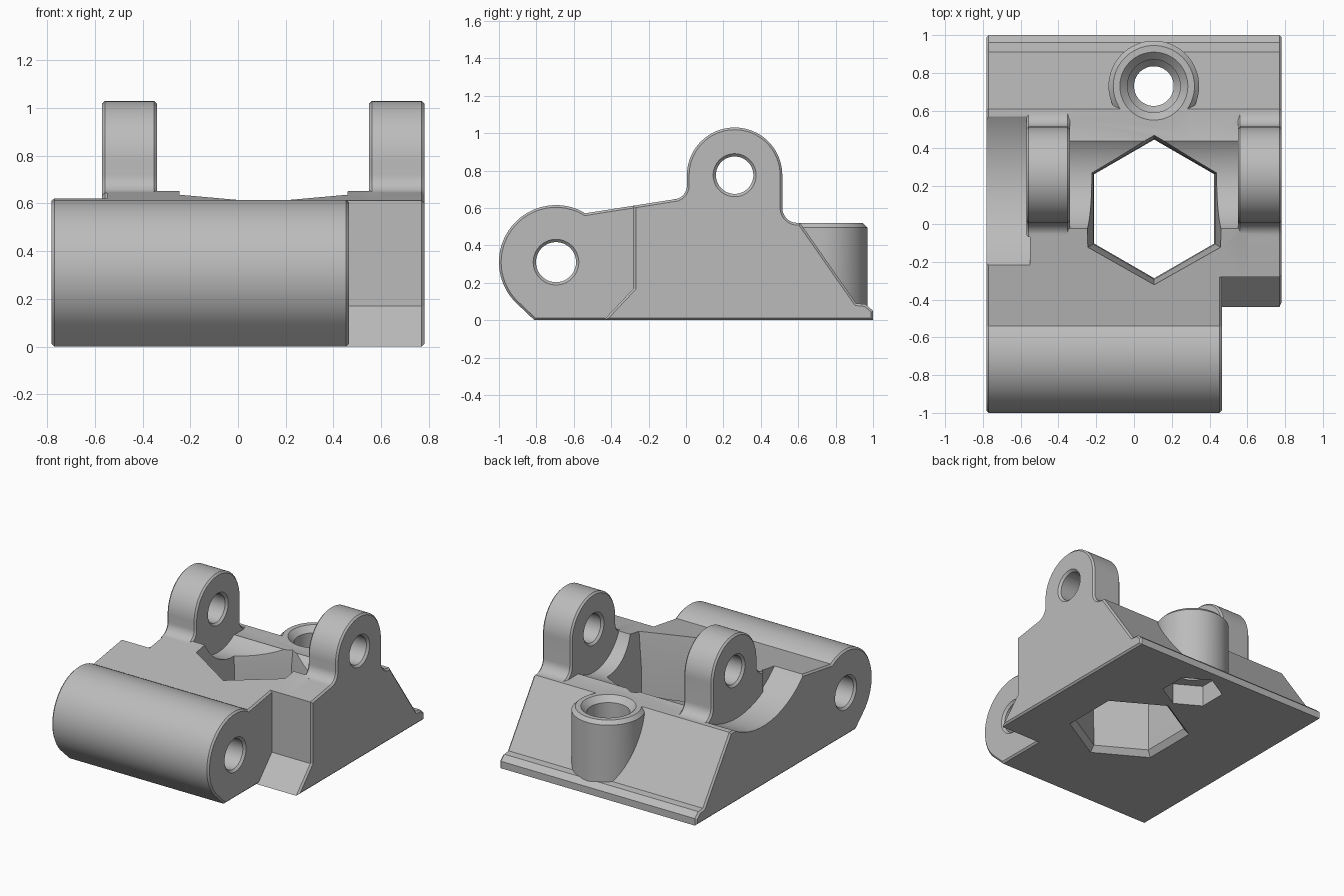
import bpy, bmesh
from math import cos, sin, pi, radians
from mathutils import Vector

cube = bpy.data.objects.get("Cube")
if cube:
    bpy.data.objects.remove(cube, do_unlink=True)

grey = bpy.data.materials.new("plain grey")
grey.use_nodes = True
grey.diffuse_color = (0.5, 0.5, 0.5, 1)
grey.node_tree.nodes["Principled BSDF"].inputs["Base Color"].default_value = (0.5, 0.5, 0.5, 1)


def finish(name, bm):
    bmesh.ops.recalc_face_normals(bm, faces=bm.faces)
    mesh = bpy.data.meshes.new(name)
    bm.to_mesh(mesh)
    bm.free()
    mesh.materials.append(grey)
    obj = bpy.data.objects.new(name, mesh)
    bpy.context.collection.objects.link(obj)
    return obj


def slab(name, profile, x0, x1, bevel=0.0):
    """Side profile (y, z) extruded along x, with chamfered ends."""
    bm = bmesh.new()
    caps = [bm.faces.new([bm.verts.new((x, y, z)) for y, z in profile]) for x in (x0, x1)]
    a, b = [list(f.verts) for f in caps]
    for i in range(len(a)):
        j = (i + 1) % len(a)
        bm.faces.new((a[i], a[j], b[j], b[i]))
    bmesh.ops.recalc_face_normals(bm, faces=bm.faces)
    if bevel:
        edges = list({e for f in caps for e in f.edges})
        bmesh.ops.bevel(bm, geom=edges, offset=bevel, segments=1, affect='EDGES')
    return finish(name, bm)


def stack(name, rings, centre, axis, sides=64):
    """Solid of stacked rings (position, radius) along the x or z axis."""
    bm = bmesh.new()
    loops = []
    for t, r in rings:
        loop = []
        for i in range(sides):
            a = 2 * pi * i / sides + pi / 2
            u, v = centre[0] + r * cos(a), centre[1] + r * sin(a)
            loop.append(bm.verts.new((t, u, v) if axis == 'x' else (u, v, t)))
        loops.append(loop)
    for a, b in zip(loops, loops[1:]):
        for i in range(sides):
            j = (i + 1) % sides
            bm.faces.new((a[i], a[j], b[j], b[i]))
    bm.faces.new(loops[0])
    bm.faces.new(loops[-1])
    return finish(name, bm)


def combine(target, tool, operation):
    mod = target.modifiers.new("combine", 'BOOLEAN')
    mod.operation, mod.solver, mod.object = operation, 'EXACT', tool
    bpy.context.view_layer.objects.active = target
    bpy.ops.object.modifier_apply(modifier=mod.name)
    bpy.data.objects.remove(tool, do_unlink=True)


def arc(cy, cz, r, start, end, n):
    angles = [radians(start + (end - start) * i / n) for i in range(n + 1)]
    return [(cy + r * cos(a), cz + r * sin(a)) for a in angles]


# Shared profile pieces
PIN = (0.26, 0.775)
BARREL = (-0.695, 0.31)
back = [(0.61, 0.52), (0.91, 0.09), (0.96, 0.085), (1, 0.05), (1, 0)]
lug_top = (arc(-0.07, 0.72, 0.075, 270, 360, 8) + arc(*PIN, 0.255, 180, 0, 40)
           + arc(0.595, 0.6, 0.08, 180, 270, 8))
saddle = [(0, 0.656), (0.45, 0.52)]
step = [(-0.44, 0), (-0.28, 0.17), (-0.28, 0.612)]

# Main body with the front barrel, and the bridge towards the right cheek
body = slab("hinge_bracket", arc(*BARREL, 0.305, 225, 62, 48) + [(-0.54, 0.571)] + saddle
            + back + [(-0.811, 0)], -0.782, 0.465, 0.012)
combine(body, slab("bridge", step + saddle + back, 0.3, 0.6), 'UNION')

# Clearance recesses between and beside the lugs
combine(body, stack("middle_recess", [(-0.36, 0.31), (0.62, 0.31)], PIN, 'x', 96), 'DIFFERENCE')
combine(body, stack("left_recess", [(-0.9, 0.633), (-0.55, 0.633)], (0.24, 1.06), 'x', 128), 'DIFFERENCE')

# Lugs
combine(body, slab("right_lug", step + lug_top + back, 0.55, 0.782, 0.012), 'UNION')
combine(body, slab("left_lug", lug_top + [(0.595, 0.25), (-0.07, 0.25)], -0.57, -0.34, 0.012), 'UNION')

# Rear screw post
POST = (0.105, 0.73)
combine(body, stack("screw_post", [(0.04, 0.24), (0.495, 0.24), (0.52, 0.215)], POST, 'z'), 'UNION')
combine(body, stack("screw_bore", [(-0.05, 0.105), (0.3, 0.105), (0.34, 0.14), (0.48, 0.14), (0.53, 0.19)],
                    POST, 'z'), 'DIFFERENCE')
combine(body, stack("nut_pocket", [(-0.05, 0.2), (0.15, 0.2)], POST, 'z', 6), 'DIFFERENCE')

# Large hexagonal opening
combine(body, stack("hex_opening", [(-0.02, 0.42), (0.04, 0.367), (0.4, 0.372), (0.7, 0.415)],
                    (0.107, 0.08), 'z', 6), 'DIFFERENCE')

# Pin holes with countersunk mouths
for centre, x0, x1, r in ((PIN, -0.57, -0.34, 0.1), (PIN, 0.55, 0.782, 0.1), (BARREL, -0.782, 0.465, 0.107)):
    rings = [(x0 - 0.01, r + 0.025), (x0 + 0.015, r), (x1 - 0.015, r), (x1 + 0.01, r + 0.025)]
    combine(body, stack("pin_hole", rings, centre, 'x'), 'DIFFERENCE')

# Smooth the curved faces, keep the edges crisp
bpy.ops.object.select_all(action='DESELECT')
body.select_set(True)
bpy.context.view_layer.objects.active = body
bpy.ops.object.shade_smooth_by_angle(angle=radians(25))
